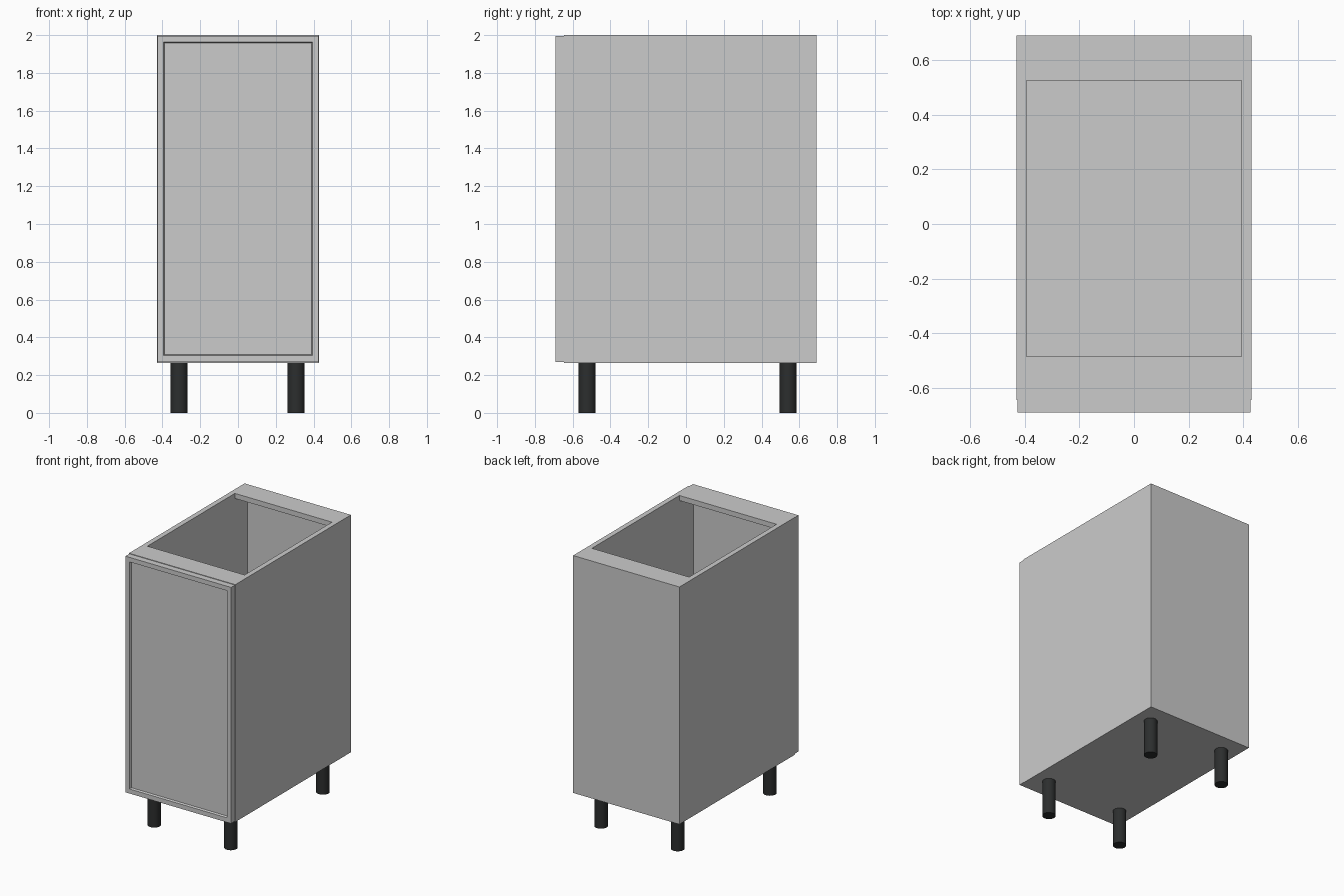
import bpy, bmesh

if "Cube" in bpy.data.objects:
    bpy.data.objects.remove(bpy.data.objects["Cube"])


def box(name, x0, x1, y0, y1, z0, z1):
    bm = bmesh.new()
    bmesh.ops.create_cube(bm, size=1)
    for v in bm.verts:
        v.co = ((x0 + x1) / 2 + v.co.x * (x1 - x0),
                (y0 + y1) / 2 + v.co.y * (y1 - y0),
                (z0 + z1) / 2 + v.co.z * (z1 - z0))
    return finish(name, bm)


def finish(name, bm):
    mesh = bpy.data.meshes.new(name)
    bm.to_mesh(mesh)
    bm.free()
    obj = bpy.data.objects.new(name, mesh)
    bpy.context.collection.objects.link(obj)
    return obj


W, T = 0.43, 0.037             # half width, board thickness
FRONT, BACK = -0.645, 0.69
BOTTOM, TOP = 0.265, 2.0
IN = W - T

# Side panels
box("left_side_panel", -W, -IN, FRONT, BACK, BOTTOM, TOP)
box("right_side_panel", IN, W, FRONT, BACK, BOTTOM, TOP)

# Floor, back and the two top rails between the sides
box("bottom_panel", -IN, IN, FRONT, BACK, BOTTOM, BOTTOM + T)
box("back_panel", -IN, IN, BACK - 0.02, BACK, BOTTOM + T, TOP - T)
box("front_top_rail", -IN, IN, FRONT, -0.485, TOP - T, TOP)
box("back_top_rail", -IN, IN, 0.525, BACK, TOP - T, TOP)

# Door with a framed, recessed centre panel
door = box("door", -0.427, 0.427, -0.69, FRONT, 0.27, 1.996)
bm = bmesh.new()
bm.from_mesh(door.data)
bm.normal_update()
face = next(f for f in bm.faces if f.normal.y < -0.9)
bmesh.ops.inset_region(bm, faces=[face], thickness=0.047)
bmesh.ops.inset_region(bm, faces=[face], thickness=0.007)
for v in face.verts:
    v.co.y += 0.015
bm.to_mesh(door.data)
bm.free()

# Round black legs
black = bpy.data.materials.new("black_plastic")
black.diffuse_color = (0.025, 0.027, 0.027, 1)
black.use_nodes = True
black.node_tree.nodes["Principled BSDF"].inputs["Base Color"].default_value = black.diffuse_color
for y, row in ((-0.523, "front"), (0.541, "back")):
    for x, side in ((-0.312, "left"), (0.308, "right")):
        bpy.ops.mesh.primitive_cylinder_add(
            vertices=32, radius=0.045, depth=BOTTOM, location=(x, y, BOTTOM / 2))
        leg = bpy.context.object
        leg.name = f"{row}_{side}_leg"
        leg.data.materials.append(black)
        bpy.ops.object.shade_smooth_by_angle()
